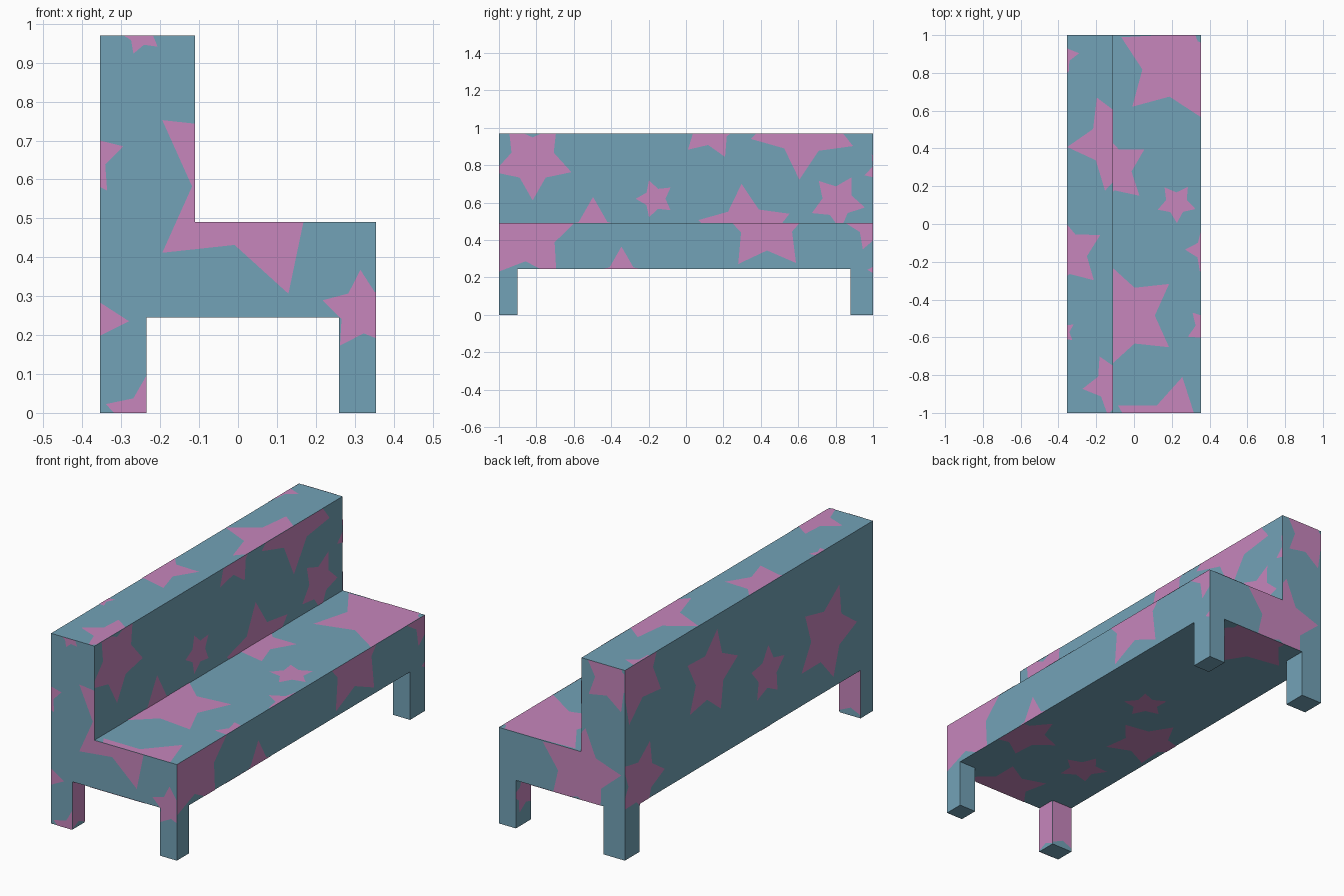
import bpy, bmesh, math
from mathutils import Vector

if "Cube" in bpy.data.objects:
    bpy.data.objects.remove(bpy.data.objects["Cube"])


def material(name, rgb):
    m = bpy.data.materials.new(name)
    m.diffuse_color = (*rgb, 1)
    m.use_nodes = True
    m.node_tree.nodes["Principled BSDF"].inputs["Base Color"].default_value = m.diffuse_color
    return m


BLUE = material("dusty blue", (0.171, 0.362, 0.474))
PINK = material("orchid pink", (0.570, 0.238, 0.503))

X0, XB, X1 = -0.355, -0.11, 0.355      # rear, backrest front, seat front
ZU, ZS, ZT = 0.245, 0.49, 0.97         # underside, seat top, backrest top
LB, LF = -0.235, 0.26                  # inner edges of rear and front legs
YN, YP = -0.9, 0.88                    # inner edges of legs at each end


def finish(name, bm, mat):
    me = bpy.data.meshes.new(name)
    bm.to_mesh(me)
    bm.free()
    me.materials.append(mat)
    ob = bpy.data.objects.new(name, me)
    bpy.context.collection.objects.link(ob)
    return ob


def prism(name, profile, y0, y1, open_top=False):
    """Extrude an x-z profile along y."""
    bm = bmesh.new()
    f = bm.faces.new([bm.verts.new((x, y0, z)) for x, z in profile])
    r = bmesh.ops.extrude_face_region(bm, geom=[f])
    vs = [v for v in r["geom"] if isinstance(v, bmesh.types.BMVert)]
    bmesh.ops.translate(bm, vec=(0, y1 - y0, 0), verts=vs)
    bmesh.ops.recalc_face_normals(bm, faces=bm.faces[:])
    if open_top:
        top = [f for f in bm.faces if f.normal.z > 0.9]
        bmesh.ops.delete(bm, geom=top, context='FACES')
    return finish(name, bm, BLUE)


# Seat and backrest as one L-shaped body, plus four legs
prism("seat_and_backrest", [(X0, ZU), (X1, ZU), (X1, ZS), (XB, ZS), (XB, ZT), (X0, ZT)], -1, 1)
for xn, xa, xb in (("rear", X0, LB), ("front", LF, X1)):
    for yn, ya, yb in (("near", -1, YN), ("far", YP, 1)):
        prism(f"{xn}_leg_{yn}", [(xa, 0), (xb, 0), (xb, ZU), (xa, ZU)], ya, yb, True)


def clip(poly, rect):
    """Clip a convex polygon to a rectangle (u0, v0, u1, v1)."""
    for axis, limit, sign in ((0, rect[0], 1), (1, rect[1], 1), (0, rect[2], -1), (1, rect[3], -1)):
        out = []
        for i, b in enumerate(poly):
            a = poly[i - 1]
            da, db = sign * (a[axis] - limit), sign * (b[axis] - limit)
            if (da > 0) != (db > 0):
                out.append(a.lerp(b, da / (da - db)))
            if db > 0:
                out.append(b)
        poly = out
    return poly


def stars(name, axis, level, side, rects, items):
    """Painted five-point stars (u, v, radius, angle) on one flat side."""
    normal = Vector([side if i == axis else 0 for i in range(3)])
    bm = bmesh.new()
    for u, v, r, rot in items:
        c = Vector((u, v))
        ring = [c + Vector((math.cos(a), math.sin(a))) * (r if k % 2 == 0 else r * 0.545)
                for k in range(10) for a in [math.radians(rot + 36 * k)]]
        for rect in rects:
            for k in range(10):
                p = clip([c, ring[k - 1], ring[k]], rect)
                if len(p) < 3:
                    continue
                vs = []
                for q in p:
                    co = list(q)
                    co.insert(axis, level + side * 0.0015)
                    vs.append(bm.verts.new(co))
                f = bm.faces.new(vs)
                f.normal_update()
                if f.normal.dot(normal) < 0:
                    f.normal_flip()
    bmesh.ops.remove_doubles(bm, verts=bm.verts[:], dist=1e-5)
    finish(name, bm, PINK)


END = [(X0, ZU, XB, ZT), (XB, ZU, X1, ZS), (X0, 0, LB, ZU), (LF, 0, X1, ZU)]
LONG_LEGS = [(-1, 0, YN, ZU), (YP, 0, 1, ZU)]

# Stars on the two ends (x, z)
stars("near_end_stars", 1, -1, -1, END, [
    (0.04, 0.582, 0.29, 0), (-0.25, 0.975, 0.055, 250), (-0.394, 0.657, 0.103, 16),
    (-0.42, 0.243, 0.14, -3), (-0.233, -0.012, 0.112, 90), (0.32, 0.262, 0.106, 93)])
stars("far_end_stars", 1, 1, 1, END, [
    (-0.275, 0.9, 0.16, -40), (-0.105, 0.385, 0.235, 25)])

# Stars on the long upright sides (y, z)
stars("backrest_front_stars", 0, XB, 1, [(-1, ZS, 1, ZT)], [
    (-0.82, 0.83, 0.218, 270), (0.136, 1.0, 0.172, 223), (0.626, 1.01, 0.288, 266),
    (1.05, 0.775, 0.1, 197), (0.81, 0.605, 0.15, 60), (-0.166, 0.62, 0.103, 36),
    (-0.497, 0.39, 0.24, 90), (0.315, 0.444, 0.257, 94)])
stars("seat_front_stars", 0, X1, 1, [(-1, ZU, 1, ZS)] + LONG_LEGS, [
    (0.43, 0.487, 0.263, 235), (-0.85, 0.444, 0.29, 15), (-0.345, 0.165, 0.2, 90),
    (0.995, 0.487, 0.145, 178), (1.06, 0.24, 0.09, 180)])
stars("rear_stars", 0, X0, -1, [(-1, ZU, 1, ZT)] + LONG_LEGS, [
    (-0.63, 0.53, 0.24, 114), (-0.15, 0.52, 0.14, 92), (0.31, 0.685, 0.22, 104),
    (0.9, 0.9, 0.23, 215), (0.87, 0.36, 0.19, 112)])

# Stars on the level sides (x, y)
stars("backrest_top_stars", 2, ZT, 1, [(X0, -1, XB, 1)], [
    (-0.39, 0.89, 0.1, 8), (-0.095, 0.43, 0.26, 185), (-0.36, -0.155, 0.205, 28),
    (-0.38, -0.57, 0.07, -40), (-0.11, -0.85, 0.165, 188)])
stars("seat_top_stars", 2, ZS, 1, [(XB, -1, X1, 1)], [
    (0.215, 0.845, 0.317, 153), (-0.127, 0.29, 0.21, 30), (0.225, 0.11, 0.105, 127),
    (0.39, -0.14, 0.12, 178), (-0.045, -0.485, 0.285, 36), (0.385, -0.55, 0.11, 205),
    (0.19, -1.12, 0.317, 78)])
stars("underside_stars", 2, ZU, -1, [(X0, YN, X1, YP), (LB, -1, LF, YN), (LB, YP, LF, 1)], [
    (-0.22, -0.17, 0.2, 20), (0.02, 0.11, 0.11, 50), (-0.15, -0.565, 0.12, 10),
    (0.28, -0.5, 0.18, 100), (0.03, 0.92, 0.28, 200), (0.03, -0.94, 0.2, 60)])

# Stars on the inner sides of the legs
stars("rear_leg_inner_stars", 0, LB, 1, LONG_LEGS[:1], [(-0.95, 0.13, 0.19, 90)])
stars("rear_leg_side_stars", 1, YN, 1, [(X0, 0, LB, ZU)], [(-0.3, 0.15, 0.2, 90)])
stars("front_leg_inner_stars", 0, LF, -1, LONG_LEGS[1:], [(0.93, 0.16, 0.1, 80)])
